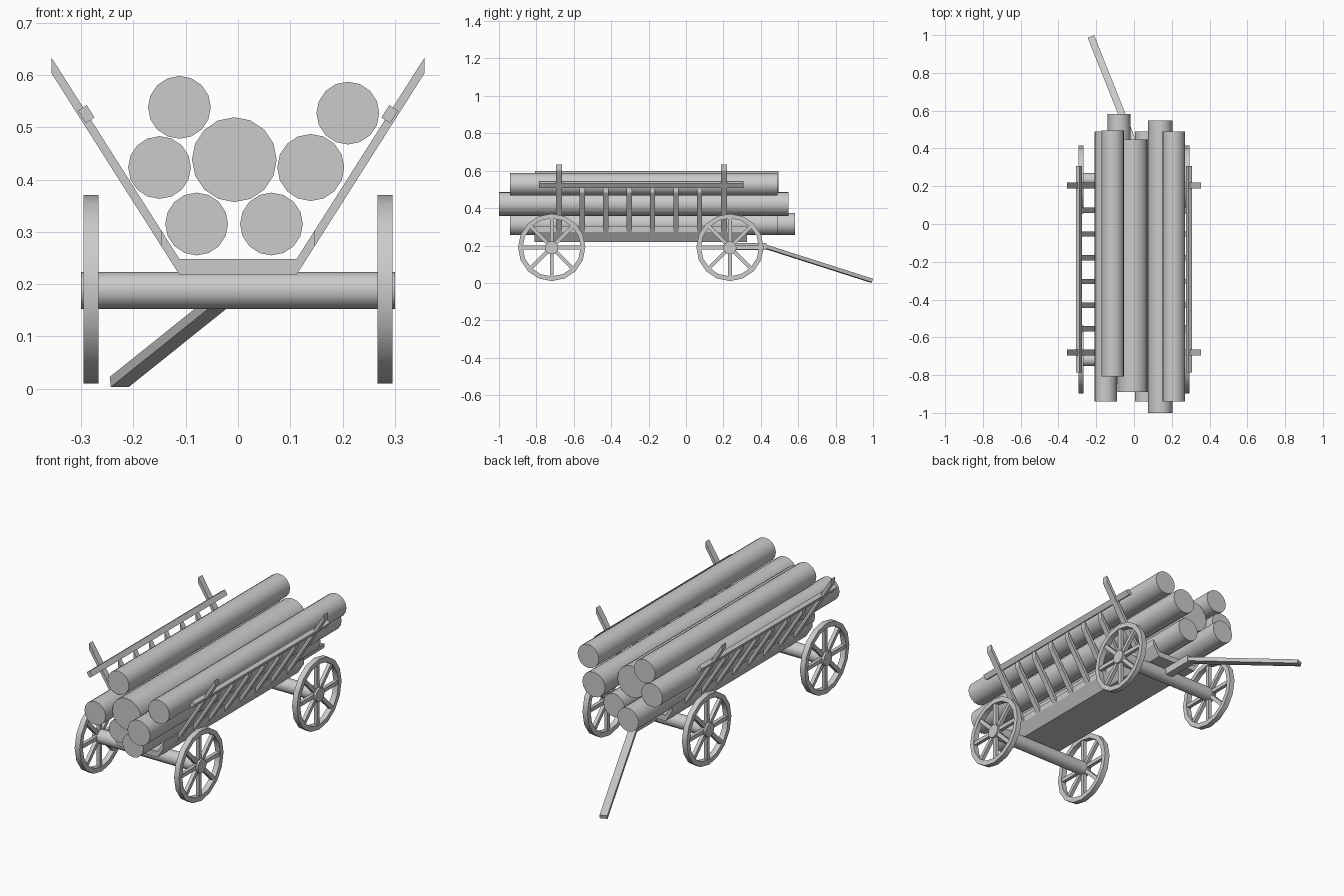
import bpy, bmesh, math
from mathutils import Vector, Matrix

if "Cube" in bpy.data.objects:
    bpy.data.objects.remove(bpy.data.objects["Cube"])


def finish(name, bm, smooth=False):
    bmesh.ops.recalc_face_normals(bm, faces=bm.faces)
    me = bpy.data.meshes.new(name)
    bm.to_mesh(me)
    bm.free()
    ob = bpy.data.objects.new(name, me)
    bpy.context.collection.objects.link(ob)
    if smooth:
        bpy.ops.object.select_all(action='DESELECT')
        ob.select_set(True)
        bpy.context.view_layer.objects.active = ob
        bpy.ops.object.shade_smooth_by_angle(angle=math.radians(30))
    return ob


def cylinder(name, a, b, r, n=16):
    a, b = Vector(a), Vector(b)
    rot = (b - a).to_track_quat('Z', 'Y').to_matrix().to_4x4()
    bm = bmesh.new()
    bmesh.ops.create_cone(bm, cap_ends=True, segments=n, radius1=r, radius2=r,
                          depth=(b - a).length,
                          matrix=Matrix.Translation((a + b) / 2) @ rot)
    return finish(name, bm, True)


def add_box(bm, centre, size, rot=Matrix.Identity(4)):
    bmesh.ops.create_cube(bm, size=1, matrix=Matrix.Translation(centre) @ rot
                          @ Matrix.Diagonal((*size, 1)))


def box(name, centre, size, rot=Matrix.Identity(4)):
    bm = bmesh.new()
    add_box(bm, centre, size, rot)
    return finish(name, bm)


def prism(name, pts, y0, y1):
    """Extrude an (x, z) profile along y."""
    bm = bmesh.new()
    f = bm.faces.new([bm.verts.new((x, y0, z)) for x, z in pts])
    ext = bmesh.ops.extrude_face_region(bm, geom=[f])
    vs = [v for v in ext['geom'] if isinstance(v, bmesh.types.BMVert)]
    bmesh.ops.translate(bm, verts=vs, vec=(0, y1 - y0, 0))
    return finish(name, bm)


def wheel(name, x, y, z=0.19, R=0.18, r=0.155, w=0.028, n=16):
    # rim as a closed ring of four-sided sections
    bm = bmesh.new()
    rings = []
    for i in range(n):
        a = math.tau * i / n
        rings.append([bm.verts.new((x + dx, y + q * math.cos(a), z + q * math.sin(a)))
                      for q, dx in ((R, -w/2), (R, w/2), (r, w/2), (r, -w/2))])
    for i in range(n):
        p, q = rings[i], rings[(i + 1) % n]
        for k in range(4):
            bm.faces.new((p[k], p[(k + 1) % 4], q[(k + 1) % 4], q[k]))
    # eight spokes
    for i in range(8):
        a = i * math.pi / 4
        mid = (0.02 + r + 0.004) / 2
        add_box(bm, (x, y + mid * math.cos(a), z + mid * math.sin(a)),
                (0.018, r - 0.016, 0.02), Matrix.Rotation(a, 4, 'X'))
    return finish(name, bm, True)


# axles and wheels
for label, y in (("front", -0.718), ("rear", 0.235)):
    cylinder(label + "_axle", (-0.3, y, 0.188), (0.3, y, 0.188), 0.035)
    for side, s in (("left", -1), ("right", 1)):
        wheel(f"{label}_{side}_wheel", s * 0.281, y)

# trough-shaped bed
SLOPE, T = 1.575, 0.03


def lean(x):
    return 0.218 + SLOPE * (x - 0.112)


half = [(0.112, 0.218), (0.147, lean(0.147)), (0.147, lean(0.147) + T), (0.112, 0.248)]
prism("bed", half + [(-x, z) for x, z in reversed(half)], -0.81, 0.325)


# ladder sides: long stakes, short rungs and a top rail
def slat(name, s, x1, y, w):
    x0 = 0.14
    prism(name, [(s * x0, lean(x0)), (s * x1, lean(x1)),
                 (s * x1, lean(x1) + T), (s * x0, lean(x0) + T)], y - w/2, y + w/2)


for side, s in (("left", -1), ("right", 1)):
    for i, y in enumerate((-0.68, 0.203)):
        slat(f"{side}_stake_{i+1}", s, 0.356, y, 0.032)
    for i in range(6):
        slat(f"{side}_rung_{i+1}", s, 0.281, -0.555 + 0.1255 * i, 0.028)
    box(side + "_rail", (s * 0.29, -0.239, 0.525), (0.028, 1.092, 0.02),
        Matrix.Rotation(-s * math.atan(SLOPE), 4, 'Y'))

# logs: x, z, radius, front end, back end
logs = [(-0.112, 0.538, 0.06, -0.807, 0.495), (0.21, 0.527, 0.06, -0.94, 0.49),
        (-0.007, 0.438, 0.081, -0.89, 0.447), (-0.15, 0.423, 0.06, -0.94, 0.49),
        (0.139, 0.423, 0.064, -1.0, 0.547), (-0.079, 0.315, 0.06, -0.845, 0.582),
        (0.064, 0.315, 0.06, -0.94, 0.49)]
for i, (x, z, r, y0, y1) in enumerate(logs):
    cylinder(f"log_{i+1}", (x, y0, z), (x, y1, z), r)

# drawbar and its socket beam
box("drawbar_socket", (0, 0.33, 0.195), (0.04, 0.2, 0.038))
a, b = Vector((0, 0.42, 0.195)), Vector((-0.227, 0.99, 0.013))
box("drawbar", (a + b) / 2, (0.037, (b - a).length, 0.02),
    (b - a).to_track_quat('Y', 'Z').to_matrix().to_4x4())
